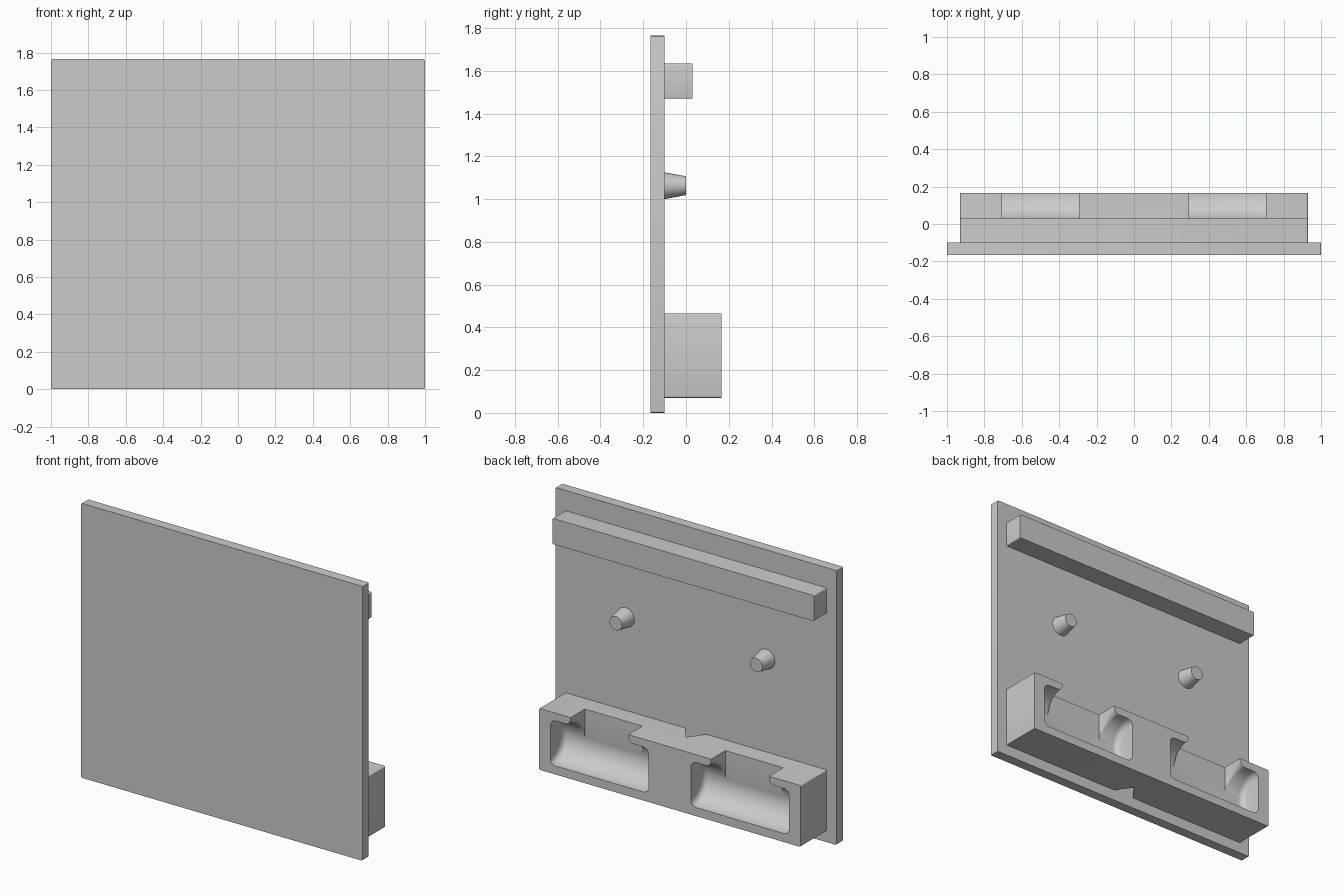
import bpy
import bmesh
from math import sin, cos, pi, radians

cube = bpy.data.objects.get("Cube")
if cube:
    bpy.data.objects.remove(cube, do_unlink=True)

grey = bpy.data.materials.new("plain grey")
grey.use_nodes = True
grey.diffuse_color = (0.6, 0.6, 0.6, 1)
grey.node_tree.nodes["Principled BSDF"].inputs["Base Color"].default_value = (0.6, 0.6, 0.6, 1)

PLATE_BACK = -0.1
BOX_BACK = 0.165
POCKET_Z, POCKET_R = 0.27, 0.145


def loft(name, rings):
    """Skin a list of equal-length point rings and cap both ends."""
    bm = bmesh.new()
    loops = [[bm.verts.new(p) for p in ring] for ring in rings]
    n = len(loops[0])
    for a, b in zip(loops, loops[1:]):
        for i in range(n):
            j = (i + 1) % n
            bm.faces.new((a[i], a[j], b[j], b[i]))
    bm.faces.new(loops[0][::-1])
    bm.faces.new(loops[-1])
    bmesh.ops.recalc_face_normals(bm, faces=bm.faces)
    mesh = bpy.data.meshes.new(name)
    bm.to_mesh(mesh)
    bm.free()
    mesh.materials.append(grey)
    obj = bpy.data.objects.new(name, mesh)
    bpy.context.collection.objects.link(obj)
    return obj


def activate(obj):
    bpy.ops.object.select_all(action="DESELECT")
    obj.select_set(True)
    bpy.context.view_layer.objects.active = obj


def smooth(obj):
    activate(obj)
    bpy.ops.object.shade_smooth_by_angle(angle=radians(30))


def cut(obj, cutter):
    cutter.hide_render = True
    mod = obj.modifiers.new("cut", "BOOLEAN")
    mod.operation = "DIFFERENCE"
    mod.solver = "EXACT"
    mod.object = cutter
    activate(obj)
    bpy.ops.object.modifier_apply(modifier=mod.name)
    bpy.data.objects.remove(cutter, do_unlink=True)


def slab(name, half_width, y0, y1, z0, z1, r=0.008):
    """Block with slightly rounded corners, extruded along y."""
    corners = [(half_width - r, z1 - r), (r - half_width, z1 - r),
               (r - half_width, z0 + r), (half_width - r, z0 + r)]
    outline = []
    for quarter, (x, z) in enumerate(corners):
        for k in range(4):
            a = (quarter + k / 3) * pi / 2
            outline.append((x + r * cos(a), z + r * sin(a)))
    return loft(name, [[(x, y, z) for x, z in outline] for y in (y0, y1)])


def pocket_cutter(cx):
    """Horizontal barrel with rounded end edges."""
    half, f, steps = 0.35, 0.04, 6
    arc = [(half - f + f * sin(k * pi / 2 / steps),
            POCKET_R - f + f * cos(k * pi / 2 / steps)) for k in range(steps + 1)]
    profile = [(-x, r) for x, r in reversed(arc)] + arc
    turn = [2 * pi * k / 64 for k in range(64)]
    return loft("pocket_cutter", [[(cx + x, BOX_BACK + r * cos(a), POCKET_Z + r * sin(a))
                                   for a in turn] for x, r in profile])


def notch_cutter(cx):
    """Opening above the pocket, flared where it meets the barrel."""
    half, radius, rings = 0.205, POCKET_R - 0.001, []
    for k in range(14):
        t = min(k, 12) / 12 * pi / 2
        y = BOX_BACK - radius * cos(t) if k < 13 else BOX_BACK + 0.1
        zc = POCKET_Z + radius * sin(t)
        f = 0.042 * max(sin(t), 0.05)
        side = [(half, 0.6)]
        side += [(half + f - f * cos(a), zc + f - f * sin(a))
                 for a in [i * pi / 12 for i in range(7)]]
        side.append((half, POCKET_Z - 0.005))
        ring = side + [(-x, z) for x, z in reversed(side)]
        rings.append([(cx + x, y, z) for x, z in ring])
    return loft("notch_cutter", rings)


# Flat front panel and the upper rail behind it
smooth(slab("front_panel", 1.0, -0.165, PLATE_BACK, 0, 1.765))
smooth(slab("upper_rail", 0.93, PLATE_BACK, 0.03, 1.47, 1.635))

# Lower block with two notched pockets and a vertical V groove against the panel
block = slab("lower_block", 0.93, PLATE_BACK, BOX_BACK, 0.07, 0.465)
for x in (-0.5, 0.5):
    cut(block, pocket_cutter(x))
    cut(block, notch_cutter(x))
vee = [(-0.09, PLATE_BACK - 0.02), (0.09, PLATE_BACK - 0.02), (0, PLATE_BACK + 0.1)]
cut(block, loft("groove_cutter", [[(x, y, z) for x, y in vee] for z in (0, 0.6)]))
smooth(block)

# Tapered pegs
for name, cx in (("left_peg", 0.5), ("right_peg", -0.5)):
    turn = [2 * pi * k / 48 for k in range(48)]
    smooth(loft(name, [[(cx + r * cos(a), y, 1.0625 + r * sin(a)) for a in turn]
                       for y, r in ((PLATE_BACK, 0.0625), (0, 0.044))]))
